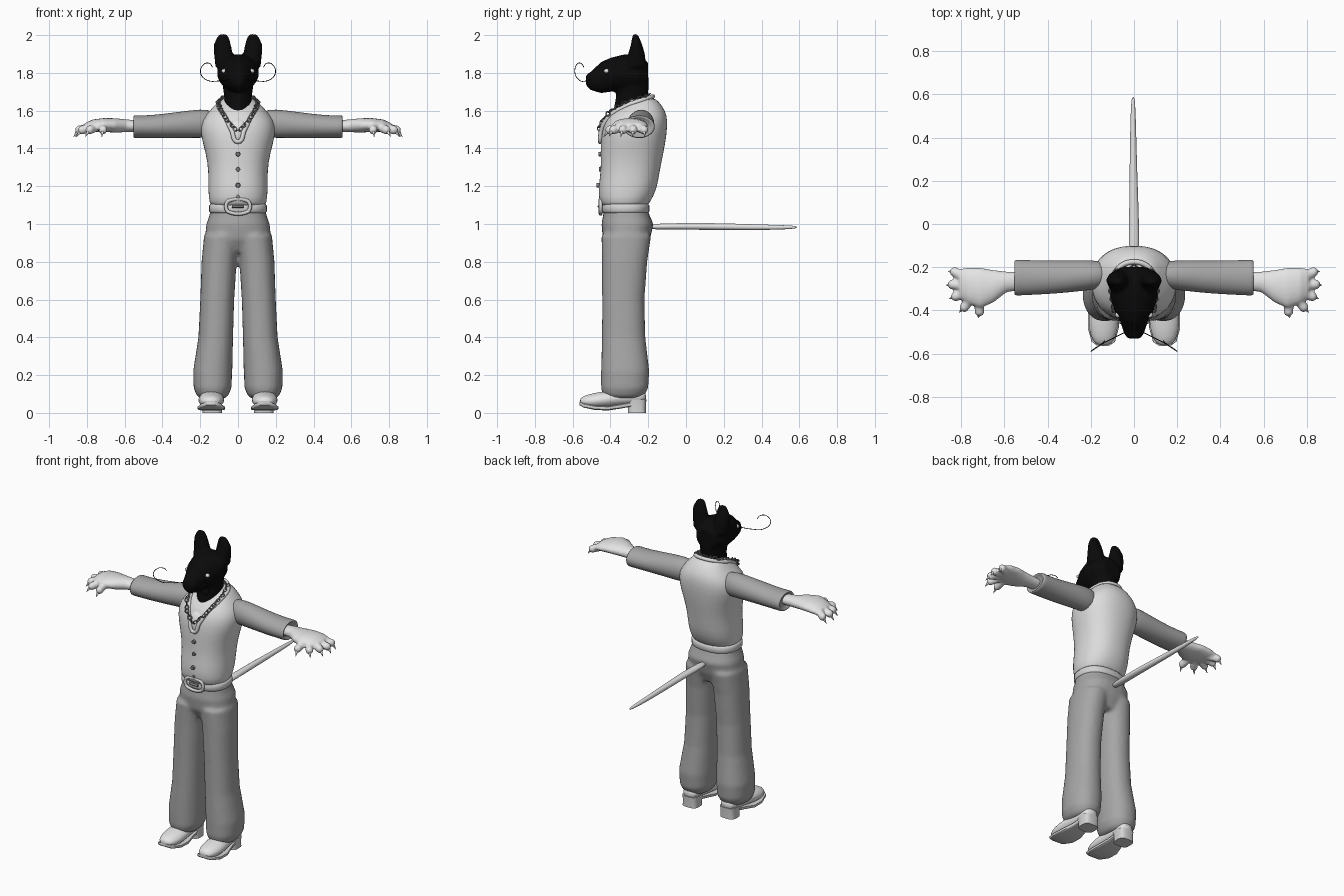
import bpy, bmesh
from math import cos, sin, pi, copysign, radians
from mathutils import Vector, Matrix

cube = bpy.data.objects.get("Cube")
if cube:
    bpy.data.objects.remove(cube)


def material(name, v):
    m = bpy.data.materials.new(name)
    m.use_nodes = True
    m.diffuse_color = (v, v, v, 1)
    bsdf = m.node_tree.nodes["Principled BSDF"]
    bsdf.inputs["Base Color"].default_value = (v, v, v, 1)
    bsdf.inputs["Roughness"].default_value = 0.8
    return m


VEST = material("vest light grey", 0.72)
CLOTH = material("cloth mid grey", 0.38)
SKIN = material("paw pale grey", 0.78)
FUR = material("fur black", 0.003)
METAL = material("metal dark grey", 0.2)
LEATHER = material("leather light grey", 0.65)


def loft(bm, axis, rings, n=24, p=1.0):
    """Rings are (position along axis, centre a, centre b, radius a, radius b)."""
    k = "xyz".index(axis)
    loops = []
    for t, a, b, ra, rb in rings:
        loop = []
        for i in range(n):
            c, s = cos(2 * pi * i / n), sin(2 * pi * i / n)
            co = [a + ra * copysign(abs(c) ** p, c), b + rb * copysign(abs(s) ** p, s)]
            co.insert(k, t)
            loop.append(bm.verts.new(co))
        loops.append(loop)
    for l0, l1 in zip(loops, loops[1:]):
        for i in range(n):
            j = (i + 1) % n
            bm.faces.new((l0[i], l0[j], l1[j], l1[i]))
    bm.faces.new(loops[0])
    bm.faces.new(loops[-1])


def ball(bm, loc, radii):
    bmesh.ops.create_uvsphere(bm, u_segments=16, v_segments=10, radius=1,
                              matrix=Matrix.LocRotScale(loc, None, radii))


def cone(bm, base, direction, r0, r1, length, n=12):
    d = Vector(direction).normalized()
    m = Matrix.LocRotScale(Vector(base) + d * length / 2, d.to_track_quat("Z", "Y"), None)
    bmesh.ops.create_cone(bm, cap_ends=True, segments=n, radius1=r0, radius2=r1,
                          depth=length, matrix=m)


def finish(name, bm, mat, mirror=False, subsurf=0, voxel=0, sharp=60):
    bmesh.ops.recalc_face_normals(bm, faces=bm.faces[:])
    me = bpy.data.meshes.new(name)
    bm.to_mesh(me)
    bm.free()
    me.materials.append(mat)
    me.shade_smooth()
    if not subsurf:
        me.set_sharp_from_angle(angle=radians(sharp))
    ob = bpy.data.objects.new(name, me)
    bpy.context.collection.objects.link(ob)
    if voxel:
        r = ob.modifiers.new("Blend", "REMESH")
        r.mode, r.voxel_size, r.use_smooth_shade = "VOXEL", voxel, True
        s = ob.modifiers.new("Soften", "SMOOTH")
        s.factor, s.iterations = 0.5, 4
    if subsurf:
        s = ob.modifiers.new("Round", "SUBSURF")
        s.levels = s.render_levels = subsurf
    if mirror:
        ob.modifiers.new("Mirror", "MIRROR")
    return ob


def tube(name, pts, radius, mat, cyclic=False):
    cu = bpy.data.curves.new(name, "CURVE")
    cu.dimensions = "3D"
    cu.bevel_depth, cu.bevel_resolution, cu.resolution_u = radius, 2, 6
    cu.use_fill_caps = True
    sp = cu.splines.new("BEZIER")
    sp.bezier_points.add(len(pts) - 1)
    for bp, co in zip(sp.bezier_points, pts):
        bp.co = co
        bp.handle_left_type = bp.handle_right_type = "AUTO"
    sp.use_cyclic_u = cyclic
    cu.materials.append(mat)
    ob = bpy.data.objects.new(name, cu)
    bpy.context.collection.objects.link(ob)


# Trousers: hips and two flared legs blended together
bm = bmesh.new()
loft(bm, "z", [(0.85, 0, -.31, .11, .09), (0.92, 0, -.315, .175, .125),
               (1.0, 0, -.31, .168, .138), (1.04, 0, -.315, .153, .125),
               (1.08, 0, -.32, .145, .115)], p=0.85)
for s in (-1, 1):
    loft(bm, "z", [(.075, s * .135, -.33, .06, .08), (.09, s * .135, -.33, .083, .108),
                   (.13, s * .135, -.325, .1, .125), (.22, s * .134, -.322, .104, .128),
                   (.4, s * .118, -.33, .092, .115), (.6, s * .11, -.332, .09, .112),
                   (.8, s * .1, -.325, .093, .12), (.94, s * .085, -.316, .095, .132)], p=0.9)
finish("trousers", bm, CLOTH, voxel=0.012)

# Vest body
bm = bmesh.new()
loft(bm, "z", [(1.085, 0, -.325, .14, .115), (1.11, 0, -.325, .152, .132),
               (1.18, 0, -.31, .16, .157), (1.28, 0, -.295, .156, .156),
               (1.38, 0, -.285, .172, .168), (1.48, 0, -.275, .203, .175),
               (1.55, 0, -.265, .195, .168), (1.6, 0, -.25, .15, .143),
               (1.65, 0, -.235, .105, .09), (1.67, 0, -.235, .08, .065)], p=0.88)
finish("vest", bm, VEST, subsurf=1)

# Vest buttons
bm = bmesh.new()
for z, y in ((1.37, -.44), (1.29, -.437), (1.205, -.45), (1.145, -.437)):
    cone(bm, (0, y, z), (0, -1, 0), .014, .011, .024)
finish("vest_buttons", bm, METAL)

# Belt, buckle frame and prong
bm = bmesh.new()
loft(bm, "z", [(1.058, 0, -.32, .146, .119), (1.068, 0, -.32, .153, .126),
               (1.096, 0, -.32, .153, .126), (1.106, 0, -.32, .146, .119)], n=32, p=0.85)
finish("belt", bm, LEATHER)
frame = [(x * .06, -.452, 1.093 + z * .03) for x, z in
         ((-1, .6), (-.8, 1), (.8, 1), (1, .6), (1, -.6), (.8, -1), (-.8, -1), (-1, -.6))]
tube("belt_buckle", frame, .01, LEATHER, cyclic=True)
tube("buckle_prong", [(-.03, -.452, 1.093), (0, -.46, 1.093), (.03, -.455, 1.093)], .008, METAL)

# Collar trim and cravat in the neckline
side = [(.035, -.447, 1.5), (.07, -.405, 1.57), (.1, -.33, 1.62), (.085, -.22, 1.66)]
trim = ([(0, -.455, 1.435)] + side + [(0, -.175, 1.675)]
        + [(-x, y, z) for x, y, z in reversed(side)])
tube("collar_trim", trim, .012, VEST, cyclic=True)
bm = bmesh.new()
loft(bm, "z", [(1.435, 0, -.45, .006, .008), (1.49, 0, -.447, .028, .012),
               (1.53, 0, -.432, .042, .016), (1.56, 0, -.405, .03, .018)], n=12)
finish("cravat", bm, SKIN, subsurf=1)

# Chain of links hanging from the neck
bm = bmesh.new()
path = [Vector(v) for v in ((0, -.2, 1.685), (.08, -.22, 1.672), (.105, -.31, 1.645),
                            (.09, -.4, 1.6), (.06, -.44, 1.55), (0, -.468, 1.49))]
for a, b in zip(path, path[1:]):
    steps = max(2, round((b - a).length / .022))
    for i in range(steps):
        for s in (-1, 1):
            c = a.lerp(b, i / steps)
            d = (b - a).normalized()
            c.x, d.x = c.x * s, d.x * s
            twist = Matrix.Rotation(pi / 2 * (i % 2), 3, d)
            u = twist @ d.cross(Vector((0, -.4, 1))).normalized()
            n, m = 10, 4
            ring = []
            for j in range(n):
                t = 2 * pi * j / n
                r = d * cos(t) * 1.2 + u * sin(t)
                w = d.cross(u)
                ring.append([bm.verts.new(c + r * (.011 + .004 * cos(q * pi / 2))
                                          + w * .004 * sin(q * pi / 2)) for q in range(m)])
            for j in range(n):
                k = (j + 1) % n
                for q in range(m):
                    h = (q + 1) % m
                    bm.faces.new((ring[j][q], ring[k][q], ring[k][h], ring[j][h]))
finish("neck_chain", bm, METAL)

# Sleeves with a rolled cuff
bm = bmesh.new()
loft(bm, "x", [(.12, -.235, 1.53, .05, .06), (.16, -.235, 1.532, .066, .077),
               (.24, -.238, 1.53, .072, .074), (.34, -.245, 1.522, .076, .068),
               (.46, -.248, 1.515, .08, .061), (.53, -.248, 1.515, .083, .06),
               (.552, -.248, 1.515, .084, .061), (.556, -.25, 1.515, .07, .05),
               (.535, -.25, 1.515, .06, .042)])
finish("sleeves", bm, CLOTH, mirror=True, subsurf=1)

# Paws: palm with blended fingers
tips = [((.83, -.222), (1, .1)), ((.84, -.28), (1, -.1)), ((.825, -.335), (1, -.35)),
        ((.785, -.385), (.8, -.8)), ((.715, -.405), (.2, -1))]
bm = bmesh.new()
loft(bm, "x", [(.53, -.265, 1.518, .042, .03), (.59, -.268, 1.52, .048, .034),
               (.65, -.288, 1.522, .075, .038), (.71, -.296, 1.524, .094, .037),
               (.77, -.285, 1.52, .083, .033), (.81, -.275, 1.512, .068, .022)], n=20)
for (x, y), _ in tips:
    root = Vector((.72, -.295, 1.525))
    tip = Vector((x, y, 1.498))
    for f in (.55, .75, .9, 1):
        ball(bm, root.lerp(tip, f), (.023, .023, .024))
finish("paws", bm, SKIN, mirror=True, voxel=0.007)
bm = bmesh.new()
for (x, y), (dx, dy) in tips:
    cone(bm, (x + dx * .01, y + dy * .01, 1.49), (dx * .7, dy * .7, -1), .01, .001, .035, 8)
finish("claws", bm, SKIN, mirror=True)

# Head, muzzle, neck and ears
bm = bmesh.new()
loft(bm, "y", [(-.53, 0, 1.762, .03, .028), (-.505, 0, 1.757, .047, .048),
               (-.45, 0, 1.775, .064, .083), (-.4, 0, 1.79, .092, .09),
               (-.33, 0, 1.8, .112, .098), (-.25, 0, 1.802, .102, .095),
               (-.2, 0, 1.79, .065, .065)])
loft(bm, "z", [(1.56, 0, -.3, .06, .1), (1.62, 0, -.288, .07, .092),
               (1.68, 0, -.285, .074, .085), (1.76, 0, -.285, .085, .088)])
for s in (-1, 1):
    loft(bm, "z", [(1.83, s * .07, -.27, .05, .06), (1.9, s * .077, -.262, .05, .045),
                   (1.95, s * .083, -.262, .046, .03), (1.985, s * .08, -.266, .034, .02),
                   (2.006, s * .078, -.268, .02, .012)], n=16)
finish("head", bm, FUR, voxel=0.009)

# Eyes, nostrils and whiskers
bm = bmesh.new()
ball(bm, (.073, -.42, 1.81), (.014, .014, .012))
finish("eyes", bm, SKIN, mirror=True)
for s, label in ((1, "left"), (-1, "right")):
    tube(label + "_whisker", [(s * x, y, z) for x, y, z in
         ((.04, -.5, 1.765), (.1, -.53, 1.757), (.165, -.565, 1.762), (.198, -.588, 1.8),
          (.185, -.58, 1.842), (.15, -.555, 1.85), (.135, -.54, 1.83))], .002, FUR)

# Tail
bm = bmesh.new()
loft(bm, "y", [(-.2, 0, .985, .022, .015), (-.1, 0, .987, .026, .017),
               (.05, 0, .988, .023, .019), (.25, -.003, .985, .018, .018),
               (.45, -.004, .982, .014, .014), (.565, -.004, .983, .01, .01),
               (.588, -.004, .983, .004, .004)], n=12)
finish("tail", bm, SKIN, subsurf=1)

# Shoes: upper, sole and heel
bm = bmesh.new()
loft(bm, "y", [(-.562, .142, .06, .022, .013), (-.545, .142, .06, .048, .03),
               (-.49, .142, .063, .068, .042), (-.42, .141, .072, .07, .045),
               (-.32, .138, .082, .056, .045), (-.24, .136, .085, .052, .04),
               (-.21, .136, .085, .035, .03)])
finish("shoe_uppers", bm, SKIN, mirror=True, subsurf=1)
bm = bmesh.new()
loft(bm, "y", [(-.565, .142, .052, .025, .01), (-.545, .142, .04, .054, .011),
               (-.48, .142, .027, .072, .012), (-.41, .141, .025, .072, .012),
               (-.34, .138, .036, .055, .012), (-.29, .136, .045, .05, .012)], p=0.4)
loft(bm, "z", [(0, .136, -.26, .052, .048), (.03, .136, -.26, .05, .048),
               (.07, .136, -.262, .053, .052)], p=0.6)
finish("shoe_soles_and_heels", bm, LEATHER, mirror=True, sharp=40)
